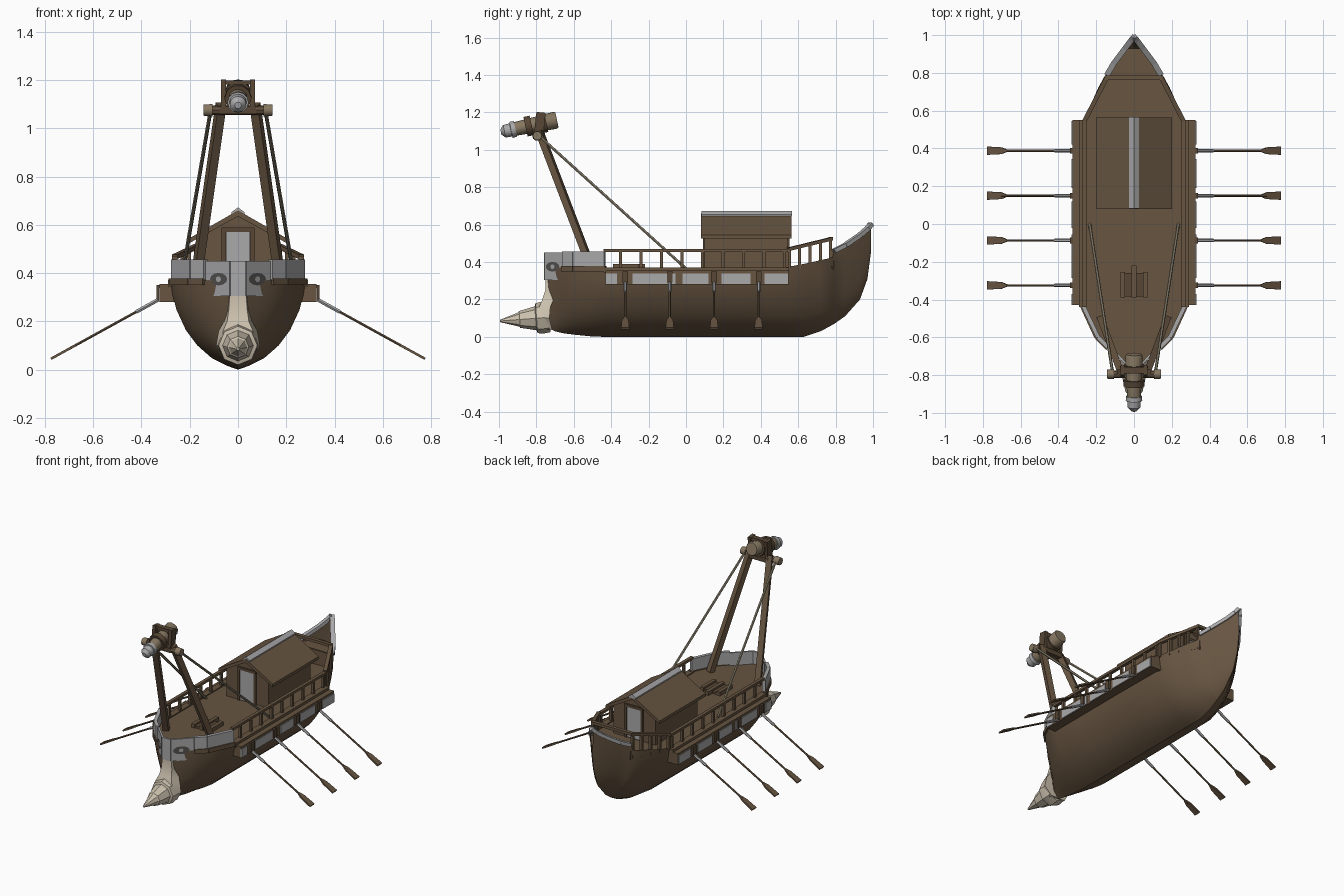
import bpy, math
from mathutils import Vector, Matrix

if "Cube" in bpy.data.objects:
    bpy.data.objects.remove(bpy.data.objects["Cube"])

def mat(name, r, g, b):
    m = bpy.data.materials.new(name)
    m.diffuse_color = (r, g, b, 1)
    m.use_nodes = True
    m.node_tree.nodes["Principled BSDF"].inputs["Base Color"].default_value = m.diffuse_color
    return m

WOOD = mat("brown wood", .135, .09, .053)
DARK = mat("dark wood", .095, .062, .036)
GREY = mat("grey metal", .40, .40, .41)
BONE = mat("cream bone", .60, .53, .42)
ROPE = mat("rope", .27, .235, .165)
TAN = mat("tan wood", .24, .185, .12)
EYE = mat("dark grey paint", .09, .085, .08)

def mesh(name, verts, faces, m, smooth=None):
    me = bpy.data.meshes.new(name)
    me.from_pydata([tuple(v) for v in verts], [], faces)
    me.materials.append(m)
    ob = bpy.data.objects.new(name, me)
    bpy.context.collection.objects.link(ob)
    if smooth:
        bpy.ops.object.select_all(action='DESELECT')
        ob.select_set(True)
        bpy.context.view_layer.objects.active = ob
        bpy.ops.object.shade_smooth_by_angle(angle=math.radians(smooth))
    return ob

def rings(name, rows, m, smooth=None, caps=True):
    """Loft closed rings of equal length."""
    n = len(rows[0])
    faces = [(i*n+j, i*n+(j+1) % n, (i+1)*n+(j+1) % n, (i+1)*n+j)
             for i in range(len(rows)-1) for j in range(n)]
    if caps:
        faces += [tuple(range(n))[::-1], tuple(range((len(rows)-1)*n, len(rows)*n))]
    return mesh(name, [v for r in rows for v in r], faces, m, smooth)

def axes(p, q):
    d = (q-p).normalized()
    up = Vector((0, 1, 0)) if abs(d.z) > .95 else Vector((0, 0, 1))
    s = d.cross(up).normalized()
    return d, s, s.cross(d)

def beam(name, p, q, w, h, m):
    p, q = Vector(p), Vector(q)
    d, s, u = axes(p, q)
    return rings(name, [[c + s*a*w/2 + u*b*h/2 for a, b in ((-1, -1), (1, -1), (1, 1), (-1, 1))]
                        for c in (p, q)], m)

def box(name, x0, x1, y0, y1, z0, z1, m):
    return rings(name, [[(x0, y0, z), (x1, y0, z), (x1, y1, z), (x0, y1, z)] for z in (z0, z1)], m)

def lathe(name, p, q, prof, m, n=12, smooth=40):
    """prof: (fraction along p-q, radius)"""
    p, q = Vector(p), Vector(q)
    d, s, u = axes(p, q)
    return rings(name, [[p.lerp(q, t) + (s*math.cos(k*math.tau/n) + u*math.sin(k*math.tau/n))*r
                         for k in range(n)] for t, r in prof], m, smooth)

def wall(name, pts, z0, z1, t, m):
    """Upright plate following a path, as short beams"""
    for a, b in zip(pts, pts[1:]):
        beam(name, (*a, (z0+z1)/2), (*b, (z0+z1)/2), t, z1-z0, m)

# hull: stations of (y, half width, sheer z, keel z)
ST = [(-.745, .03, .37, .05), (-.70, .09, .37, .03), (-.66, .14, .37, .02), (-.60, .20, .37, .012),
      (-.50, .25, .37, .002), (-.43, .28, .37, 0), (-.2, .28, .37, 0), (.2, .28, .37, 0), (.52, .275, .37, 0),
      (.63, .23, .39, 0), (.72, .19, .41, .03), (.784, .155, .425, .065), (.79, .15, .465, .068),
      (.85, .115, .495, .11), (.93, .055, .55, .20), (.97, .025, .585, .31), (.99, .008, .61, .46)]
SEC = [(1, 1), (.84, .97), (.67, .91), (.44, .77), (.27, .60), (.13, .39), (.04, .15)]
def section(y, w, zt, zb):
    half = [(w*f, y, zb+(zt-zb)*t) for t, f in SEC]
    return half + [(0, y, zb)] + [(-x, y, z) for x, y, z in half[::-1]]
rows = [section(*s) for s in ST]
n = len(rows[0])
F = [(i*n+j, (i+1)*n+j, (i+1)*n+j+1, i*n+j+1) for i in range(len(rows)-1) for j in range(n-1)]
F.append(tuple(range(n)))
hull = mesh("hull", [v for r in rows for v in r], F, WOOD, 35)

# decks
def deck(name, st, z, m):
    o = [(w-.004, y) for y, w in st]
    mesh(name, [(x, y, z) for x, y in o] + [(-x, y, z) for x, y in o[::-1]], [tuple(range(2*len(o)))], m)
deck("main_deck", [(s[0], s[1]) for s in ST[:12]], .365, WOOD)
deck("stern_deck", [(s[0], s[1]) for s in ST[12:15]], .455, WOOD)
box("stern_bulkhead", -.146, .146, .78, .792, .36, .46, WOOD)
box("deck_hatch", -.07, .07, -.385, -.26, .365, .378, DARK)
for x in (-.06, 0, .06):
    box("hatch_slat", x-.012, x+.012, -.39, -.255 if x else -.22, .365, .39, WOOD)

OARS = (-.325, -.087, .15, .388)
for s in (1, -1):
    # stern gunwale in grey
    for a, b in zip(ST[12:], ST[13:]):
        beam("stern_gunwale", (s*(a[1]-.008), a[0], a[2]-.006), (s*max(b[1]-.008, 0), b[0], b[2]-.006), .03, .022, GREY)
    # side rowing box with grey panels
    xa, xb = sorted((s*.25, s*.325))
    box("rowing_box", xa, xb, -.43, .55, .28, .355, WOOD)
    xa, xb = sorted((s*.25, s*.29))
    box("sheer_rail", xa, xb, -.44, .55, .345, .372, WOOD)
    for a, b in ((-.43, -.37), (-.285, -.055), (-.02, .12), (.19, .345), (.42, .545)):
        xa, xb = sorted((s*.32, s*.33))
        box("side_panel", xa, xb, a, b, .283, .34, GREY)
    # oars
    for y in OARS:
        beam("oar_block", (s*.318, y, .29), (s*.318, y, .35), .04, .03, DARK)
        P, Q = Vector((s*.29, y, .312)), Vector((s*.775, y, .045))
        lathe("oar_shaft", P, P.lerp(Q, .85), [(0, .006), (1, .006)], WOOD, 6)
        lathe("oar_sleeve", P.lerp(Q, .07), P.lerp(Q, .27), [(0, .009), (1, .009)], GREY, 6)
        d, sd, u = axes(P, Q)
        rings("oar_blade", [[P.lerp(Q, t) + sd*a*w + u*b*.005 for a, b in ((-1, -1), (1, -1), (1, 1), (-1, 1))]
                            for t, w in ((.79, .006), (.85, .018), (1, .022))], WOOD)
    # deck railing
    beam("side_rail", (s*.262, -.44, .462), (s*.262, .55, .462), .022, .016, WOOD)
    for k in range(9):
        y = -.35 + k*.1095
        beam("rail_post", (s*.262, y, .36), (s*.262, y, .458), .016, .016, WOOD)
    beam("stern_rail", (s*.262, .545, .468), (s*.142, .78, .525), .024, .018, WOOD)
    for k in range(5):
        t = k/4
        x, y = .258-.112*t, .553+.22*t
        beam("stern_rail_post", (s*x, y, .365), (s*x, y, .465+.055*t), .016, .016, WOOD)
    # bow: grey bulwark wings, eye plates
    wall("bow_bulwark", [(s*.268, -.435), (s*.19, -.60), (s*.135, -.655)], .375, .457, .022, GREY)
    wall("bow_cap", [(s*.278, -.43), (s*.2, -.60), (s*.14, -.66)], .35, .378, .02, WOOD)
    a, b = Vector((s*.03, -.752, 0)), Vector((s*.135, -.645, 0))
    wall("bow_plate", [a.xy, b.xy], .305, .45, .012, GREY)
    nrm = Vector((s*.7, -.7, 0))*.009
    for nm, rx, rz, m, off in (("eye_outer", .34, .026, EYE, 1), ("eye_pupil", .1, .012, GREY, 1.15)):
        mesh(nm, [a.lerp(b, .42+rx*math.cos(k*math.tau/12)) + nrm*off +
                  Vector((0, 0, .375+rz*math.sin(k*math.tau/12))) for k in range(12)], [tuple(range(12))], m)
    # crane legs and stay ropes
    beam("crane_leg", (s*.175, -.505, .365), (s*.07, -.785, 1.1), .036, .036, WOOD)
    lathe("stay_rope", (s*.115, -.775, 1.065), (s*.235, 0, .365), [(0, .008), (1, .008)], ROPE, 6)
    lathe("crossbar_cap", (s*.105, -.795, 1.075), (s*.142, -.795, 1.075), [(0, .027), (1, .024)], TAN, 10)
    # yoke arms holding the log
    beam("yoke_arm", (s*.06, -.79, 1.06), (s*.06, -.775, 1.2), .022, .05, DARK)
box("bow_plate_centre", -.032, .032, -.758, -.745, .305, .45, GREY)
beam("stern_cross_rail", (-.15, .775, .525), (.15, .775, .525), .024, .018, WOOD)

# bow stem and ram
rings("bow_stem", [[(-w, y, z), (w, y, z), (w*1.3, y+.06, z), (-w*1.3, y+.06, z)]
                   for z, w, y in ((.31, .034, -.752), (.25, .038, -.752), (.20, .045, -.768),
                                   (.16, .062, -.785), (.10, .07, -.79), (.04, .04, -.775))], BONE, 40)
lathe("ram", (0, -.73, .105), (0, -.995, .085),
      [(0, .08), (.16, .085), (.26, .08), (.28, .064), (.6, .045), (.62, .038), (1, .006)], BONE, 8, 25)

# deck house: walls, gable roof, ridge cover, doors
def gable(name, w, ze, zr, y0, y1, zb, m):
    rings(name, [[(-w, y, zb), (w, y, zb), (w, y, ze), (0, y, zr), (-w, y, ze)] for y in (y0, y1)], m)
gable("house_walls", .155, .555, .64, .10, .545, .36, WOOD)
for s in (1, -1):
    rings("roof_panel", [[(0, y, .66), (s*.2, y, .545), (s*.2, y, .525), (0, y, .635)] for y in (.08, .565)], WOOD)
    for y in (.098, .547):
        box("door_post", s*.06-.008, s*.06+.008, y-.007, y+.007, .365, .585, DARK)
for y in (.097, .548):
    box("house_door", -.05, .05, y-.004, y+.004, .37, .57, GREY)
    box("door_lintel", -.068, .068, y-.007, y+.007, .57, .588, DARK)
gable("ridge_cover", .026, .653, .672, .083, .567, .645, GREY)

# crane head: crossbar, slung log with metal tip
lathe("crossbar", (-.12, -.795, 1.075), (.12, -.795, 1.075), [(0, .02), (1, .02)], WOOD, 8)
A, B = Vector((0, -.69, 1.16)), Vector((0, -.99, 1.095))
lathe("slung_log", A, A.lerp(B, .8), [(0, .04), (.04, .046), (1, .036)], TAN, 12)
lathe("log_tip", A.lerp(B, .74), B, [(0, .042), (.3, .044), (.32, .036), (.75, .034), (1, .014)], GREY, 12)
for t in (.24, .5):
    lathe("log_band", A.lerp(B, t-.05), A.lerp(B, t+.06), [(0, .056), (1, .056)], DARK, 10)
beam("yoke_base", (-.075, -.785, 1.075), (.075, -.785, 1.075), .06, .03, DARK)
beam("yoke_top", (-.07, -.775, 1.19), (.07, -.775, 1.19), .035, .018, DARK)
